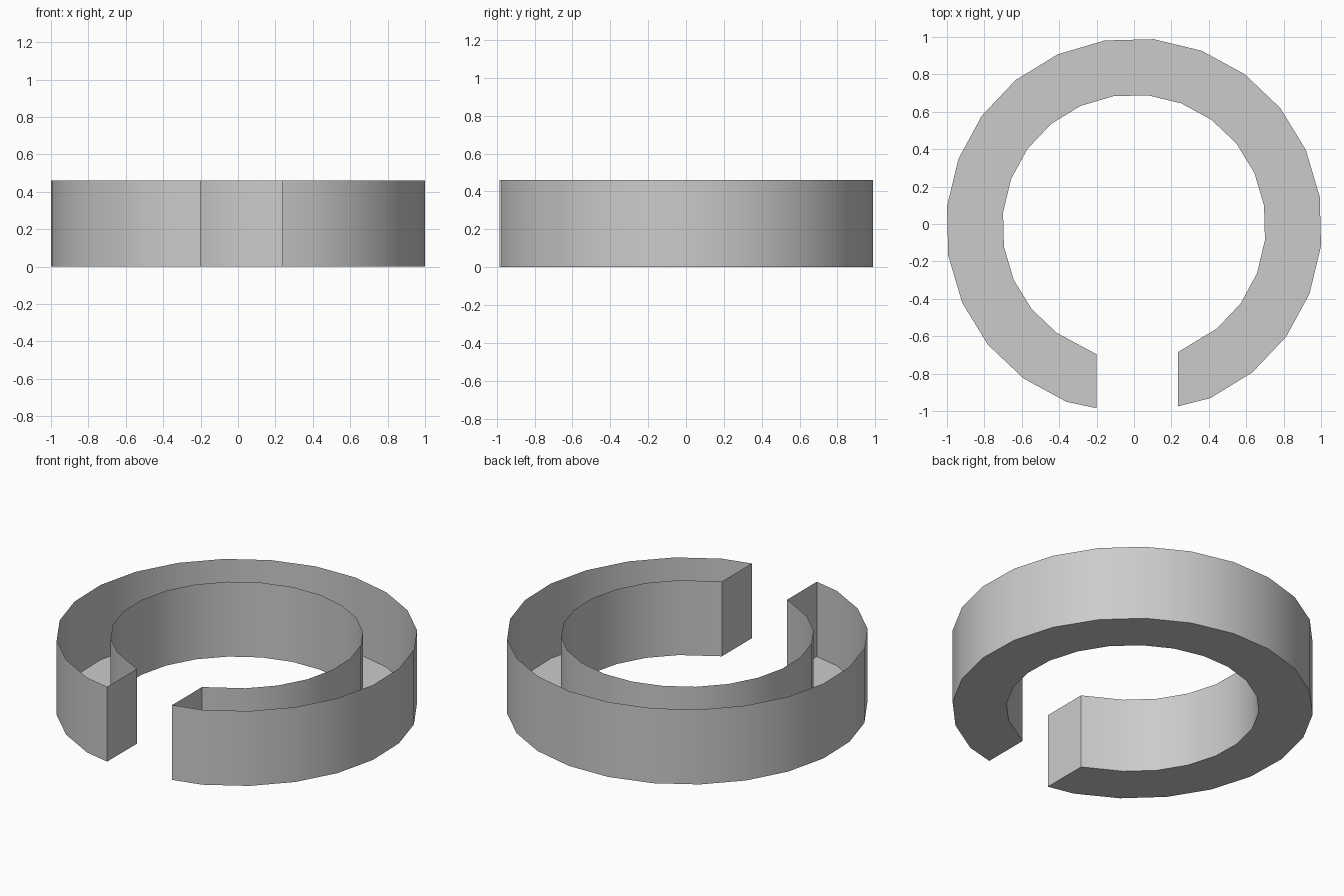
import bpy, bmesh, math

if "Cube" in bpy.data.objects:
    bpy.data.objects.remove(bpy.data.objects["Cube"])

HEIGHT = 0.46
CENTRE_Y = -0.012
R_OUT, R_IN = 1.0055, 0.704
STEP = 15  # 24-sided ring


def arc(radius, start, end):
    """Ring points from start to end angle (degrees), inclusive."""
    step = STEP if end > start else -STEP
    return [(radius * math.cos(math.radians(a)),
             radius * math.sin(math.radians(a)) + CENTRE_Y)
            for a in range(start, end + (1 if step > 0 else -1), step)]


# C-shaped outline, counter-clockwise, with straight cut ends at the front gap
outline = ([(0.235, -0.975)] + arc(R_OUT, -66, 249) + [(-0.2, -0.985)]
           + [(-0.2, -0.697)] + arc(R_IN, 234, -51) + [(0.235, -0.685)])

bm = bmesh.new()
low = [bm.verts.new((x, y, 0)) for x, y in outline]
top = [bm.verts.new((x, y, HEIGHT)) for x, y in outline]

# Closed floor, open top
bm.faces.new(low[::-1])

# Outer wall, inner wall and both end caps
n = len(outline)
for i in range(n):
    j = (i + 1) % n
    bm.faces.new((low[i], low[j], top[j], top[i]))

mesh = bpy.data.meshes.new("split_ring_channel")
bm.to_mesh(mesh)
bm.free()
ring = bpy.data.objects.new("split_ring_channel", mesh)
bpy.context.collection.objects.link(ring)

# Smooth round walls, sharp ends and floor edge
bpy.context.view_layer.objects.active = ring
ring.select_set(True)
bpy.ops.object.shade_smooth_by_angle(angle=math.radians(30))
